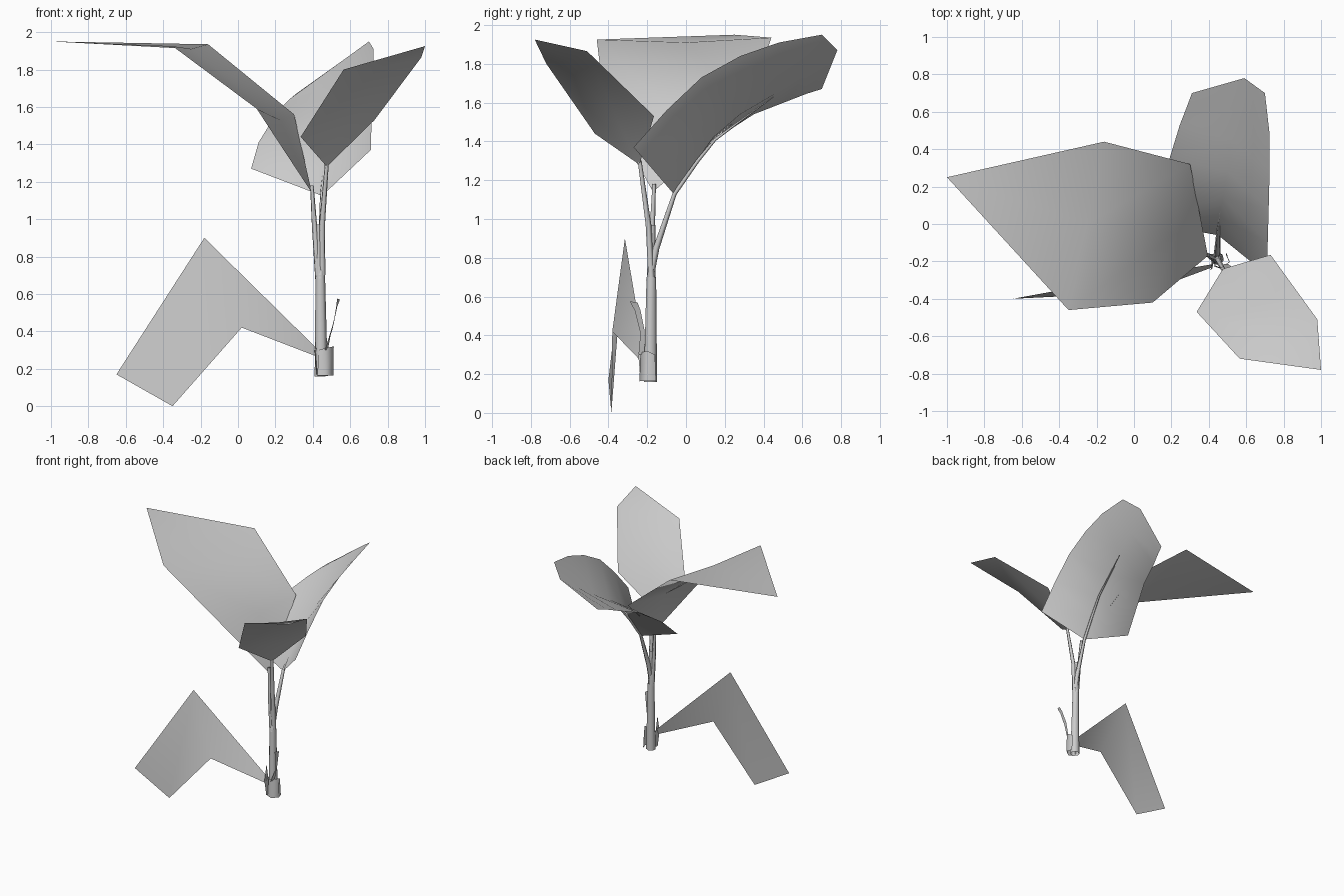
import bpy, bmesh
from mathutils import Vector


def finish(name, bm):
    bmesh.ops.remove_doubles(bm, verts=bm.verts, dist=0.0005)
    for f in bm.faces:
        f.smooth = True
    me = bpy.data.meshes.new(name)
    bm.to_mesh(me)
    bm.free()
    ob = bpy.data.objects.new(name, me)
    bpy.context.collection.objects.link(ob)
    return ob


def leaf(name, rows):
    """Leaf blade lofted through rows of left edge, midrib, right edge."""
    bm = bmesh.new()
    vs = [[bm.verts.new(p) for p in r] for r in rows]
    for a, b in zip(vs, vs[1:]):
        if len(a) == 1:
            for i in range(len(b) - 1):
                bm.faces.new((a[0], b[i + 1], b[i]))
        elif len(b) == 1:
            for i in range(len(a) - 1):
                bm.faces.new((a[i], a[i + 1], b[0]))
        else:
            for i in range(len(a) - 1):
                bm.faces.new((a[i], a[i + 1], b[i + 1], b[i]))
    return finish(name, bm)


def tube(name, path, sides=6):
    """Open tapering stalk through (x, y, z, radius) points."""
    bm = bmesh.new()
    rings = []
    for i, p in enumerate(path):
        a = Vector(path[max(i - 1, 0)][:3])
        b = Vector(path[min(i + 1, len(path) - 1)][:3])
        q = Vector((0, 0, 1)).rotation_difference(b - a)
        ring = bmesh.ops.create_circle(bm, segments=sides, radius=p[3])['verts']
        for v in ring:
            v.co = q @ v.co + Vector(p[:3])
        rings.append(ring)
    for r, s in zip(rings, rings[1:]):
        for i in range(sides):
            j = (i + 1) % sides
            bm.faces.new((r[i], r[j], s[j], s[i]))
    return finish(name, bm)


# Main trunk and its overlapping outer sheath
tube("trunk", [(.445, -.185, .16, .036), (.44, -.18, .7, .026)], 7)
tube("young_shoot", [(.435, -.18, .68, .022), (.435, -.175, .97, .017)], 6)
leaf("base_sheath", [
    [(.425, -.225, .165), (.465, -.24, .163), (.51, -.205, .165), (.495, -.155, .165)],
    [(.43, -.22, .3), (.465, -.235, .31), (.512, -.2, .32), (.49, -.16, .3)],
])

# Leaf stalks
tube("left_stalk", [(.43, -.18, .68, .018), (.41, -.175, .95, .015), (.395, -.165, 1.18, .01)], 5)
tube("back_stalk", [(.44, -.19, .68, .02), (.445, -.155, .85, .018), (.45, -.06, 1.13, .012),
                    (.465, .06, 1.3, .01), (.48, .15, 1.41, .008), (.52, .45, 1.63, .003)], 5)
tube("front_stalk", [(.45, -.18, .7, .018), (.45, -.195, .97, .016), (.475, -.24, 1.3, .011)], 5)

# Large left leaf
leaf("left_leaf", [
    [(.395, -.17, 1.14)],
    [(.30, .32, 1.56), (.225, -.05, 1.53), (.10, -.42, 1.59)],
    [(-.16, .44, 1.935), (-.25, 0, 1.91), (-.35, -.46, 1.925)],
    [(-1, .25, 1.95)],
])

# Cupped back leaf
leaf("back_leaf", [
    [(.45, -.06, 1.125)],
    [(.07, .01, 1.27), (.455, .04, 1.28), (.71, -.27, 1.37)],
    [(.11, .15, 1.41), (.475, .14, 1.42), (.715, -.1, 1.56)],
    [(.19, .35, 1.54), (.5, .28, 1.54), (.72, .08, 1.73)],
    [(.245, .53, 1.61), (.52, .45, 1.64), (.725, .28, 1.84)],
    [(.28, .62, 1.645), (.55, .61, 1.75), (.725, .48, 1.91)],
    [(.31, .70, 1.67), (.59, .78, 1.87), (.70, .70, 1.95)],
])

# Front right leaf
leaf("front_leaf", [
    [(.475, -.24, 1.28)],
    [(.335, -.47, 1.44), (.55, -.33, 1.46), (.73, -.165, 1.53)],
    [(.565, -.72, 1.80), (.77, -.61, 1.815), (.98, -.51, 1.865)],
    [(1.0, -.78, 1.925)],
])

# Drooping lower leaf
leaf("drooping_leaf", [
    [(.42, -.215, .31), (.41, -.235, .27)],
    [(-.18, -.315, .90), (.02, -.38, .42)],
    [(-.65, -.40, .17), (-.35, -.385, 0)],
])

# Small sprouts at the foot of the trunk
leaf("side_sprout", [
    [(.465, -.245, .30), (.48, -.215, .30)],
    [(.505, -.235, .41), (.505, -.215, .43)],
    [(.525, -.265, .53), (.53, -.235, .53)],
    [(.53, -.29, .575), (.545, -.25, .57)],
])
leaf("left_sprout", [
    [(.42, -.235, .17), (.425, -.195, .17)],
    [(.41, -.245, .29), (.415, -.2, .29)],
    [(.415, -.225, .42)],
])
